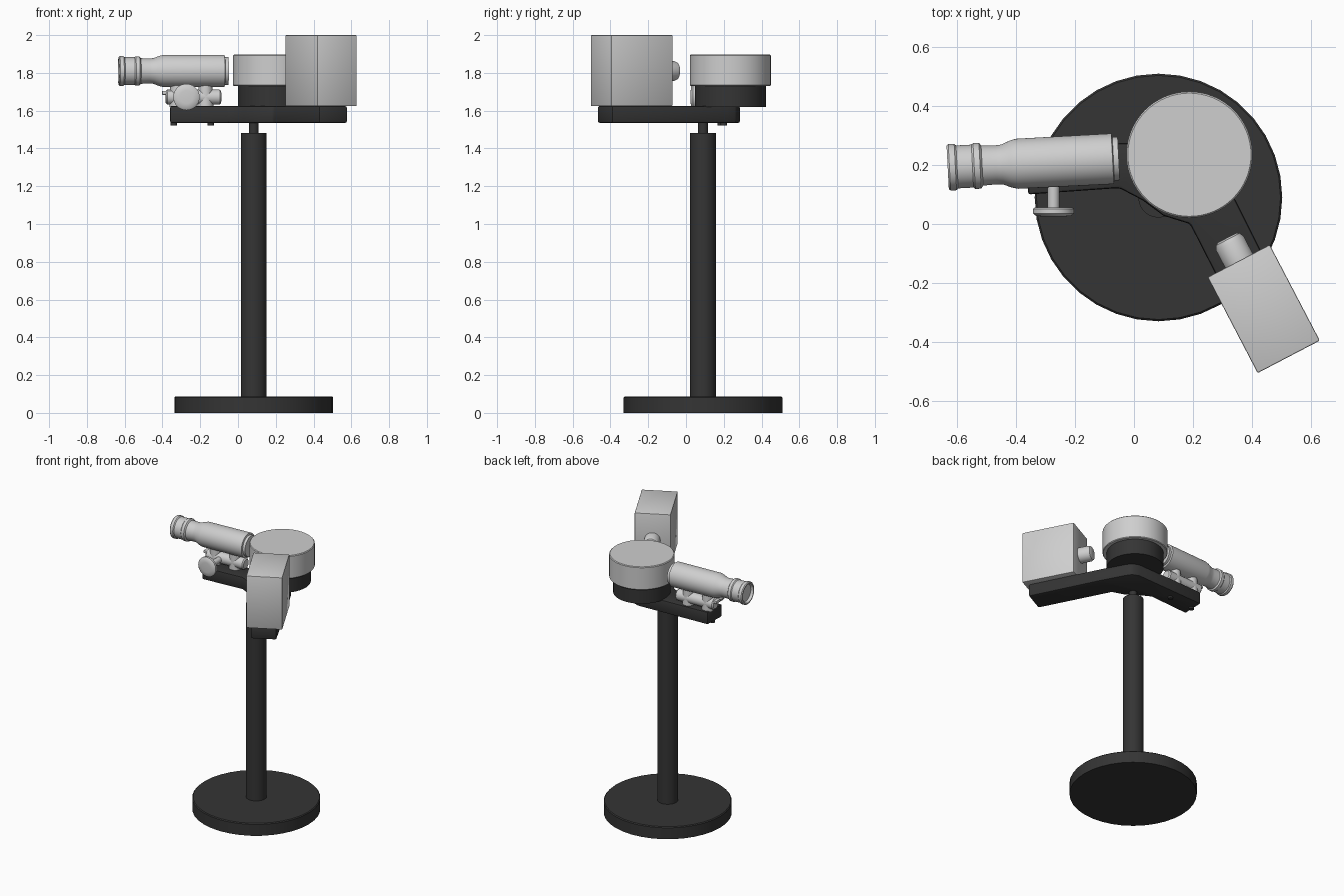
import bpy, bmesh, math
from mathutils import Vector, Matrix

if "Cube" in bpy.data.objects:
    bpy.data.objects.remove(bpy.data.objects["Cube"])


def material(name, value):
    m = bpy.data.materials.new(name)
    m.diffuse_color = (value, value, value, 1)
    m.use_nodes = True
    m.node_tree.nodes["Principled BSDF"].inputs["Base Color"].default_value = m.diffuse_color
    return m


DARK = material("charcoal paint", 0.035)
LIGHT = material("light grey metal", 0.62)


def finish(bm, name, mat, place=None, bevel=0.0):
    """Turn a bmesh into a placed, smooth-by-angle object."""
    bmesh.ops.recalc_face_normals(bm, faces=bm.faces[:])
    if place:
        bm.transform(place)
    me = bpy.data.meshes.new(name)
    bm.to_mesh(me)
    bm.free()
    me.materials.append(mat)
    ob = bpy.data.objects.new(name, me)
    bpy.context.collection.objects.link(ob)
    bpy.ops.object.select_all(action='DESELECT')
    ob.select_set(True)
    bpy.context.view_layer.objects.active = ob
    if bevel:
        mod = ob.modifiers.new("edge", 'BEVEL')
        mod.width, mod.segments, mod.limit_method = bevel, 2, 'ANGLE'
        bpy.ops.object.modifier_apply(modifier="edge")
    bpy.ops.object.shade_smooth_by_angle(angle=math.radians(35))
    return ob


def lathe(name, profile, mat, origin, axis=(0, 0, 1), sides=40):
    """Revolve (distance, radius) pairs about an axis; ends are capped."""
    bm = bmesh.new()
    rings = []
    for h, r in profile:
        rings.append([bm.verts.new((r * math.cos(a), r * math.sin(a), h))
                      for a in (math.tau * i / sides for i in range(sides))])
    for low, high in zip(rings, rings[1:]):
        for i in range(sides):
            j = (i + 1) % sides
            bm.faces.new((low[i], low[j], high[j], high[i]))
    bm.faces.new(rings[0][::-1])
    bm.faces.new(rings[-1])
    turn = Vector((0, 0, 1)).rotation_difference(Vector(axis)).to_matrix().to_4x4()
    return finish(bm, name, mat, Matrix.Translation(origin) @ turn)


def box(name, size, mat, centre, angle=0.0, bevel=0.0):
    bm = bmesh.new()
    bmesh.ops.create_cube(bm, size=1)
    bm.transform(Matrix.Diagonal((*size, 1)))
    return finish(bm, name, mat,
                  Matrix.Translation(centre) @ Matrix.Rotation(angle, 4, 'Z'), bevel)


# Stand: round foot, pole and thin neck
foot = (0.083, 0.09, 0)
lathe("base_disc", [(0, 0.42), (0.082, 0.42), (0.088, 0.414)], DARK, foot, sides=36)
lathe("pole", [(0.08, 0.068), (1.482, 0.068)], DARK, foot)
lathe("neck", [(1.47, 0.026), (1.55, 0.026)], DARK, foot, sides=24)

# Bent two-arm plate
outline = [(-0.36, 0.10), (-0.05, 0.122), (0.03, 0.08), (0.10, 0.028), (0.19, 0.0),
           (0.43, -0.47), (0.58, -0.39), (0.35, 0.07), (0.27, 0.22), (0.24, 0.265),
           (0.19, 0.285), (-0.355, 0.26)]
bm = bmesh.new()
face = bm.faces.new([bm.verts.new((x, y, 1.535)) for x, y in outline])
up = bmesh.ops.extrude_face_region(bm, geom=[face])
bmesh.ops.translate(bm, vec=(0, 0, 0.09),
                    verts=[v for v in up["geom"] if isinstance(v, bmesh.types.BMVert)])
finish(bm, "arm_plate", DARK, bevel=0.01)

# Bolts under the scope arm
for x, y in ((-0.34, 0.185), (-0.145, 0.2)):
    lathe("arm_bolt", [(0, 0.017), (0.02, 0.017)], DARK, (x, y, 1.522), sides=16)

# Turntable
hub = (0.188, 0.235, 0)
lathe("turntable_base", [(1.62, 0.188), (1.735, 0.188)], DARK, hub, sides=64)
lathe("turntable_drum", [(1.73, 0.21), (1.735, 0.214), (1.892, 0.214), (1.897, 0.209)],
      LIGHT, hub, sides=64)

# Lamp housing with its round outlet aimed at the turntable
away = Vector((0.463, -0.886, 0))
box("lamp_housing", (0.367, 0.238, 0.376), LIGHT, (0.44, -0.288, 1.812),
    math.atan2(away.y, away.x), 0.005)
lathe("lamp_outlet", [(0, 0.053), (0.075, 0.053), (0.09, 0.046), (0.096, 0.034)], LIGHT,
      (0.36, -0.132, 1.81), -away, 32)

# Viewing scope: one turned profile running from eyepiece to front flange
sight = Vector((math.cos(math.radians(3)), math.sin(math.radians(3)), 0))
eye = Vector((-0.632, 0.192, 1.81))
lathe("scope_tube",
      [(0.018, 0.06), (0, 0.066), (0, 0.074), (0.006, 0.079), (0.026, 0.079),
       (0.032, 0.073), (0.084, 0.073), (0.09, 0.078), (0.11, 0.078), (0.117, 0.068),
       (0.165, 0.066), (0.185, 0.068), (0.215, 0.08), (0.235, 0.085), (0.56, 0.086),
       (0.563, 0.074), (0.581, 0.074)], LIGHT, eye, sight, 48)

# Scope support, cradle and rear clamp
bar = eye + sight * 0.25 - Vector((0, 0, 0.138))
lathe("scope_cradle", [(0, 0.032), (0.008, 0.04), (0.285, 0.04), (0.293, 0.032)],
      LIGHT, bar, sight, 24)
for along in (0.31, 0.46):
    lathe("scope_support", [(1.62, 0.042), (1.76, 0.036)], LIGHT,
          (eye.x + along, eye.y + along * 0.052, 0), sides=24)
box("scope_clamp", (0.09, 0.05, 0.02), LIGHT, (-0.357, 0.205, 1.694), math.radians(3), 0.004)

# Focus knob and stem
lathe("focus_stem", [(0, 0.02), (0.15, 0.02)], LIGHT, (-0.273, 0.2, 1.672), (0, -1, 0), 24)
lathe("focus_knob", [(0, 0.064), (0.005, 0.07), (0.02, 0.07), (0.028, 0.06), (0.031, 0.035)],
      LIGHT, (-0.273, 0.056, 1.672), (0, -1, 0), 36)
